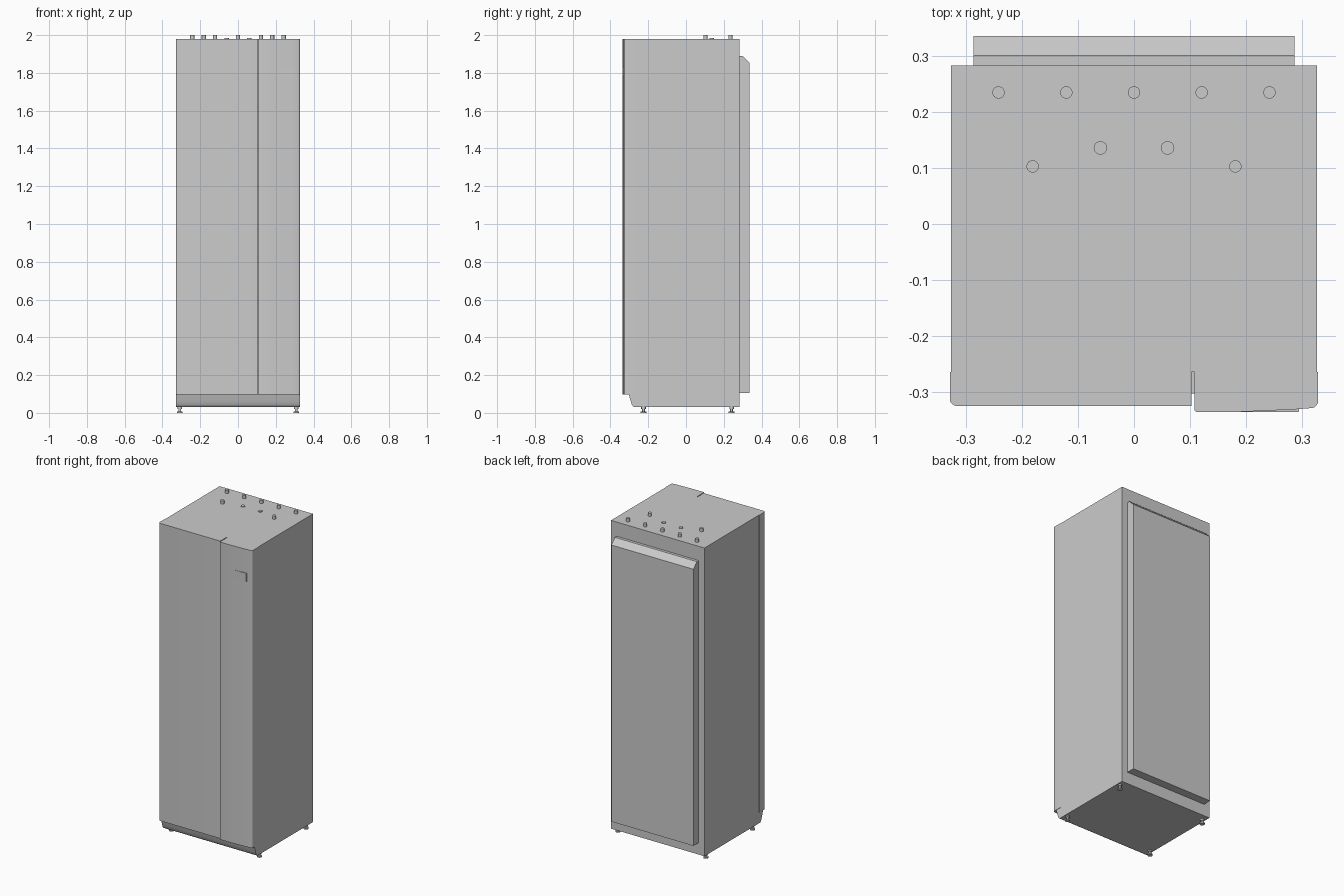
import bpy, bmesh, math
from mathutils import Vector

if "Cube" in bpy.data.objects:
    bpy.data.objects.remove(bpy.data.objects["Cube"])


def prism(name, profile, axis, lo, hi):
    """Extrude a closed 2D profile: axis 'X' takes (y, z), 'Y' takes (x, z), 'Z' takes (x, y)."""
    place = {'X': lambda a, b, t: (t, a, b),
             'Y': lambda a, b, t: (a, t, b),
             'Z': lambda a, b, t: (a, b, t)}[axis]
    bm = bmesh.new()
    face = bm.faces.new([bm.verts.new(place(a, b, lo)) for a, b in profile])
    ext = bmesh.ops.extrude_face_region(bm, geom=[face])
    verts = [v for v in ext['geom'] if isinstance(v, bmesh.types.BMVert)]
    bmesh.ops.translate(bm, verts=verts, vec=Vector(place(0, 0, hi - lo)))
    bmesh.ops.recalc_face_normals(bm, faces=bm.faces)
    return finish(name, bm)


def lathe_stack(name, x, y, rings, segments=24):
    """Stack of closed cylinders given as (radius, z0, z1)."""
    bm = bmesh.new()
    for r, z0, z1 in rings:
        made = bmesh.ops.create_cone(bm, cap_ends=True, segments=segments,
                                     radius1=r, radius2=r, depth=z1 - z0)
        bmesh.ops.translate(bm, verts=made['verts'], vec=(x, y, (z0 + z1) / 2))
    return finish(name, bm)


def finish(name, bm):
    mesh = bpy.data.meshes.new(name)
    bm.to_mesh(mesh)
    bm.free()
    ob = bpy.data.objects.new(name, mesh)
    bpy.context.collection.objects.link(ob)
    bpy.ops.object.select_all(action='DESELECT')
    ob.select_set(True)
    bpy.context.view_layer.objects.active = ob
    bpy.ops.object.shade_smooth_by_angle(angle=math.radians(30))
    return ob


def arc(cx, cy, r, a0, a1, n=5):
    return [(cx + r * math.cos(math.radians(a0 + (a1 - a0) * i / n)),
             cy + r * math.sin(math.radians(a0 + (a1 - a0) * i / n))) for i in range(n + 1)]


# Cabinet with curved plinth at the lower front
prism("cabinet", [(0.283, 0.03), (0.283, 1.98), (-0.264, 1.98), (-0.264, 0.098),
                  (-0.303, 0.098), (-0.299, 0.084), (-0.293, 0.064),
                  (-0.287, 0.045), (-0.281, 0.035), (-0.273, 0.03)], 'X', -0.327, 0.327)

# Back cover with sloped upper edge
prism("back_cover", [(0.282, 0.105), (0.336, 0.105), (0.336, 1.855),
                     (0.301, 1.89), (0.282, 1.89)], 'X', -0.287, 0.287)

# Front panels: wide left door, narrow bowed right panel
prism("left_door", [(-0.329, -0.264)] + arc(-0.317, -0.313, 0.012, 180, 270)
      + [(0.103, -0.325), (0.103, -0.264)], 'Z', 0.098, 1.98)
prism("right_panel", [(0.108, -0.264), (0.108, -0.329)] + arc(0.113, -0.331, 0.005, 190, 270, 4)
      + [(0.19, -0.3355), (0.25, -0.333), (0.29, -0.331)]
      + arc(0.316, -0.316, 0.013, 280, 360) + [(0.329, -0.264)], 'Z', 0.098, 1.98)

# Control display, flush on its left and proud on its right
prism("display", [(0.19, -0.325), (0.19, -0.3356), (0.293, -0.336), (0.295, -0.334),
                  (0.295, -0.325)], 'Z', 1.78, 1.83)

# Pipe connections on the top
for i in range(-2, 3):
    lathe_stack("rear_pipe", i * 0.121, 0.235, [(0.011, 1.97, 2.0)])
for s in (-1, 1):
    lathe_stack("front_pipe", s * 0.181, 0.103, [(0.011, 1.97, 2.0)])
    lathe_stack("cable_gland", s * 0.06, 0.136, [(0.012, 1.97, 1.985)])

# Adjustable feet
for x in (-0.308, 0.308):
    for y in (-0.225, 0.241):
        lathe_stack("foot", x, y, [(0.015, 0.0, 0.008), (0.007, 0.007, 0.022), (0.012, 0.021, 0.032)])
